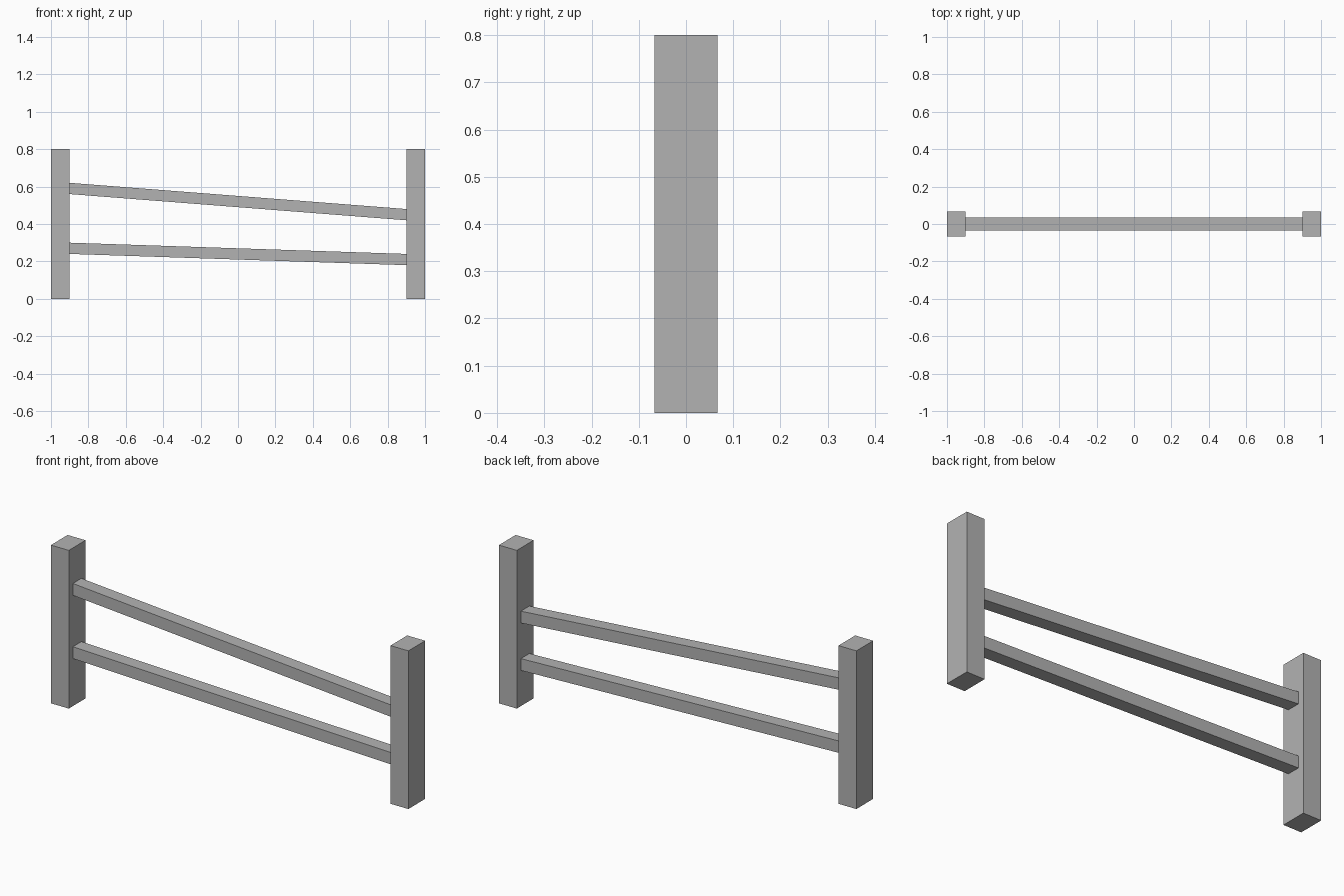
import bpy, bmesh

if "Cube" in bpy.data.objects:
    bpy.data.objects.remove(bpy.data.objects["Cube"])

grey = bpy.data.materials.new("plain grey")
grey.diffuse_color = (0.45, 0.45, 0.45, 1)
grey.use_nodes = True
grey.node_tree.nodes["Principled BSDF"].inputs["Base Color"].default_value = grey.diffuse_color


def slab(name, x0, x1, half_depth, left, right):
    """Beam from x0 to x1; left and right give (bottom, top) heights at each end."""
    bm = bmesh.new()
    profile = [(x0, left[0]), (x1, right[0]), (x1, right[1]), (x0, left[1])]
    face = bm.faces.new([bm.verts.new((x, -half_depth, z)) for x, z in profile])
    ext = bmesh.ops.extrude_face_region(bm, geom=[face])
    verts = [v for v in ext["geom"] if isinstance(v, bmesh.types.BMVert)]
    bmesh.ops.translate(bm, verts=verts, vec=(0, 2 * half_depth, 0))
    bmesh.ops.recalc_face_normals(bm, faces=bm.faces)
    mesh = bpy.data.meshes.new(name)
    bm.to_mesh(mesh)
    bm.free()
    mesh.materials.append(grey)
    bpy.context.collection.objects.link(bpy.data.objects.new(name, mesh))


# Upright posts
slab("left_post", -1.0, -0.9, 0.067, (0, 0.8), (0, 0.8))
slab("right_post", 0.9, 1.0, 0.067, (0, 0.8), (0, 0.8))

# Sloping rails, with ends cut flush against the posts
slab("upper_rail", -0.9, 0.9, 0.034, (0.56, 0.62), (0.42, 0.48))
slab("lower_rail", -0.9, 0.9, 0.034, (0.24, 0.30), (0.18, 0.24))
